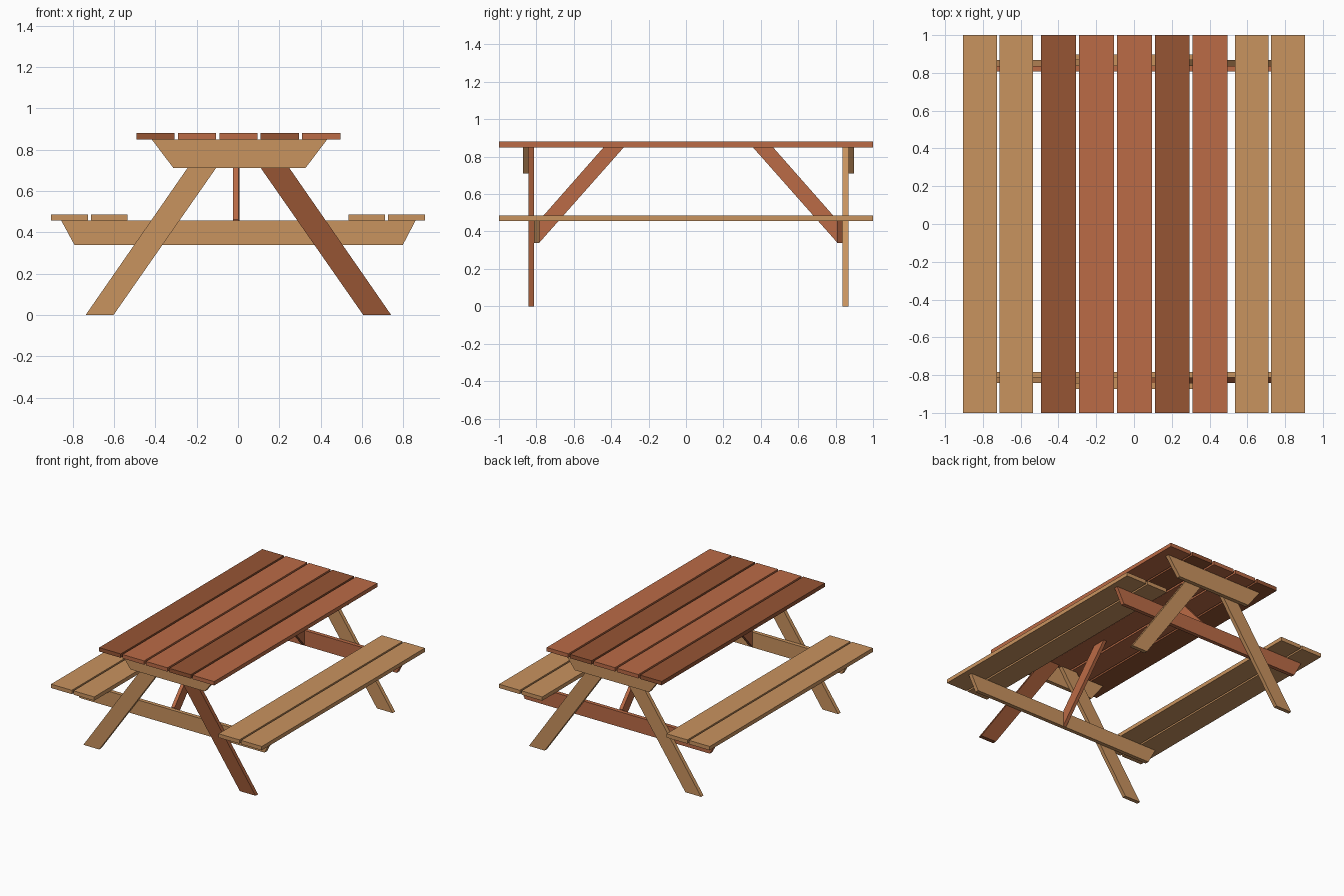
import bpy, bmesh
from mathutils import Vector

if "Cube" in bpy.data.objects:
    bpy.data.objects.remove(bpy.data.objects["Cube"])


def material(name, rgb):
    m = bpy.data.materials.new(name)
    m.diffuse_color = (*rgb, 1)
    m.use_nodes = True
    m.node_tree.nodes["Principled BSDF"].inputs["Base Color"].default_value = m.diffuse_color
    return m


TAN = material("tan wood", (0.584, 0.292, 0.114))
RED = material("red brown wood", (0.497, 0.147, 0.061))
DARK = material("dark brown wood", (0.305, 0.089, 0.034))


def board(name, mat, points, sweep):
    """Extrude a closed outline of 3D points along the sweep vector."""
    bm = bmesh.new()
    face = bm.faces.new([bm.verts.new(p) for p in points])
    res = bmesh.ops.extrude_face_region(bm, geom=[face])
    verts = [v for v in res["geom"] if isinstance(v, bmesh.types.BMVert)]
    bmesh.ops.translate(bm, verts=verts, vec=Vector(sweep))
    bmesh.ops.recalc_face_normals(bm, faces=bm.faces)
    mesh = bpy.data.meshes.new(name)
    bm.to_mesh(mesh)
    bm.free()
    mesh.materials.append(mat)
    obj = bpy.data.objects.new(name, mesh)
    bpy.context.collection.objects.link(obj)


def plank(name, mat, x, width, z0, z1):
    a, b = x - width / 2, x + width / 2
    board(name, mat, [(a, -1, z0), (b, -1, z0), (b, -1, z1), (a, -1, z1)], (0, 2, 0))


# Table top planks
for i, mat in enumerate((DARK, RED, RED, DARK, RED)):
    plank(f"table_plank_{i + 1}", mat, 0.002 + (i - 2) * 0.2005, 0.185, 0.85, 0.88)

# Bench planks, two each side
for side, s in (("left", -1), ("right", 1)):
    for part, x in (("outer", 0.815), ("inner", 0.623)):
        plank(f"{side}_bench_{part}_plank", TAN, s * x, 0.178, 0.456, 0.486)

# Frames at both ends; layers from the inside out: beam, leg pair, cleat
T, MID = 0.03, 0.0125
for end, s in (("front", -1), ("back", 1)):
    front = s < 0

    def layer(name, mat, outline, y):
        board(name, mat, [(x, MID + s * y, z) for x, z in outline], (0, s * T, 0))

    # Bench support beam
    layer(f"{end}_bench_beam", TAN if front else RED,
          [(-0.855, 0.456), (0.859, 0.456), (0.797, 0.338), (-0.791, 0.338)], 0.795)
    # Splayed legs reaching up to the table top
    for side, k in (("left", -1), ("right", 1)):
        layer(f"{end}_{side}_leg", DARK if front and k > 0 else TAN,
              [(k * x + 0.002, z) for x, z in
               ((0.739, 0), (0.604, 0), (0.011, 0.85), (0.150, 0.85))], 0.825)
    # Cleat under the table top
    layer(f"{end}_top_cleat", TAN,
          [(-0.418, 0.85), (0.432, 0.85), (0.326, 0.71), (-0.312, 0.71)], 0.855)
    # Diagonal brace from the beam to the table top
    x = -0.024 if front else -0.02
    board(f"{end}_brace", RED,
          [(x, MID + s * y, z) for y, z in
           ((0.345, 0.85), (0.453, 0.85), (0.795, 0.462), (0.795, 0.342))], (0.027, 0, 0))
